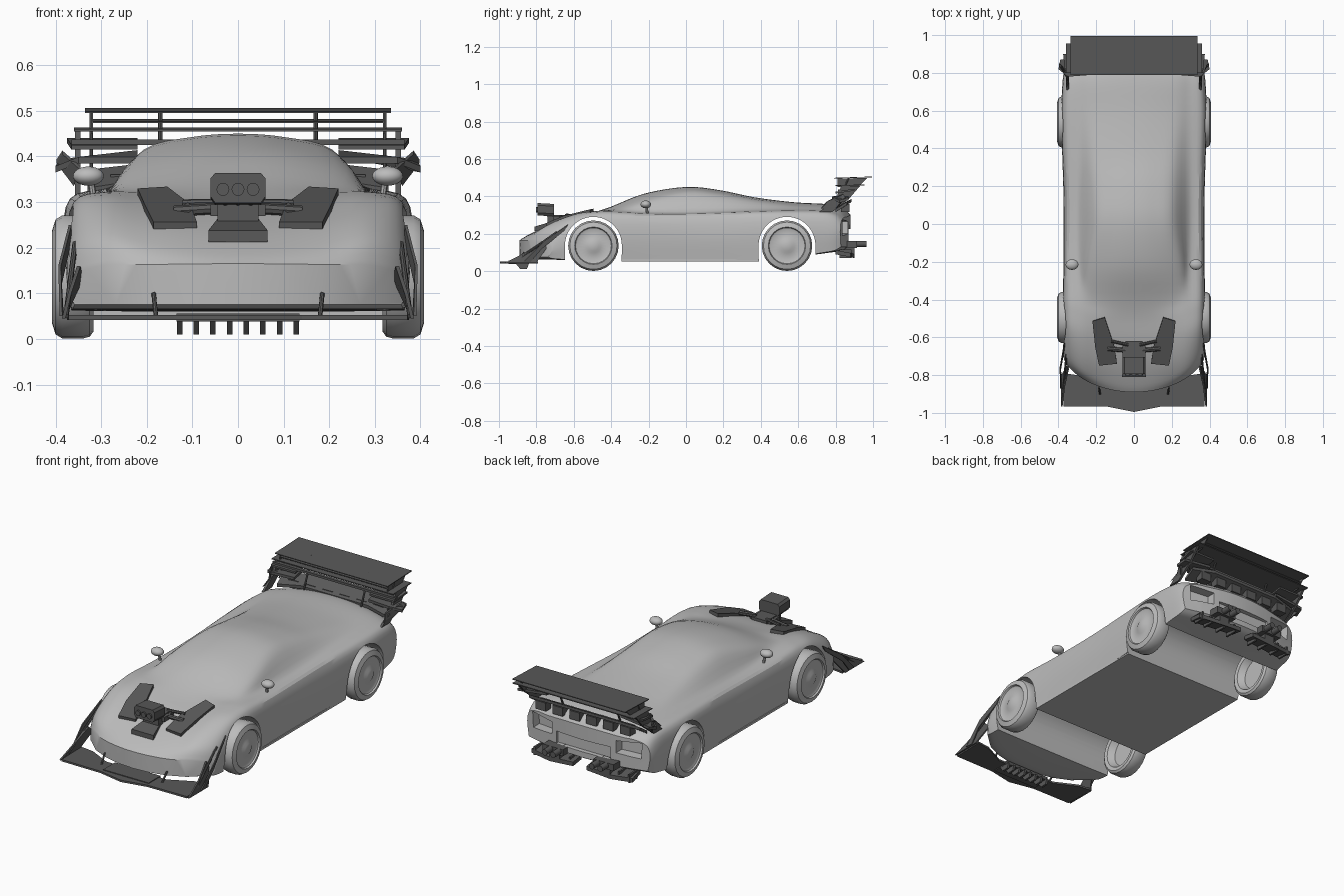
import bpy, bmesh, math
from mathutils import Vector


def material(name, v):
    m = bpy.data.materials.new(name)
    m.diffuse_color = (v, v, v, 1)
    return m


GREY = material("light grey paint", 0.5)
DARK = material("dark carbon", 0.1)


def mesh_obj(name, verts, faces, mat, smooth=None):
    bm = bmesh.new()
    vs = [bm.verts.new(v) for v in verts]
    for f in faces:
        bm.faces.new([vs[i] for i in f])
    bmesh.ops.remove_doubles(bm, verts=bm.verts, dist=1e-5)
    bmesh.ops.triangulate(bm, faces=[f for f in bm.faces if len(f.verts) > 30])
    bmesh.ops.recalc_face_normals(bm, faces=bm.faces)
    me = bpy.data.meshes.new(name)
    bm.to_mesh(me)
    bm.free()
    me.materials.append(mat)
    ob = bpy.data.objects.new(name, me)
    bpy.context.collection.objects.link(ob)
    if smooth:
        smooth_obj(ob, smooth)
    return ob


def smooth_obj(ob, angle):
    bpy.ops.object.select_all(action='DESELECT')
    ob.select_set(True)
    bpy.context.view_layer.objects.active = ob
    bpy.ops.object.shade_smooth_by_angle(angle=math.radians(angle))


def slab(name, pts, off, mat=DARK):
    """Polygon in space, thickened by an offset vector."""
    n = len(pts)
    verts = [Vector(p) for p in pts] + [Vector(p) + Vector(off) for p in pts]
    sides = [(i, (i + 1) % n, (i + 1) % n + n, i + n) for i in range(n)]
    return mesh_obj(name, verts, [tuple(range(n)), tuple(range(n, 2 * n))] + sides, mat)


def box(name, x0, x1, y0, y1, z0, z1, mat=DARK):
    return slab(name, [(x0, y0, z0), (x1, y0, z0), (x1, y1, z0), (x0, y1, z0)], (0, 0, z1 - z0), mat)


def loft(name, rings, mat, smooth=None, caps=True):
    n = len(rings[0])
    faces = [(k * n + i, k * n + (i + 1) % n, (k + 1) * n + (i + 1) % n, (k + 1) * n + i)
             for k in range(len(rings) - 1) for i in range(n)]
    if caps:
        faces += [tuple(range(n)), tuple(range((len(rings) - 1) * n, len(rings) * n))]
    return mesh_obj(name, [p for r in rings for p in r], faces, mat, smooth)


def rod(name, path, r, mat=DARK, sides=8):
    for a, b in zip(path, path[1:]):
        a, b = Vector(a), Vector(b)
        q = (b - a).to_track_quat('Z', 'Y')
        ring = [q @ Vector((r * math.cos(t), r * math.sin(t), 0))
                for t in (2 * math.pi * i / sides for i in range(sides))]
        loft(name, [[a + v for v in ring], [b + v for v in ring]], mat, 40)


def spline(pts, n):
    """Catmull-Rom through points of any dimension."""
    p = [pts[0]] + list(pts) + [pts[-1]]
    out = []
    for a, b, c, d in zip(p, p[1:], p[2:], p[3:]):
        for k in range(n):
            t = k / n
            out.append(tuple(0.5 * (2 * bb + (cc - aa) * t + (2 * aa - 5 * bb + 4 * cc - dd) * t * t
                             + (3 * bb - aa - 3 * cc + dd) * t ** 3)
                             for aa, bb, cc, dd in zip(a, b, c, d)))
    return out + [tuple(pts[-1])]


# Body stations: y, floor z, widest x, widest z, shoulder x, z, cabin edge x, z, top z
STATIONS = [
    (-.89, .075, .370, .105, .362, .140, .20, .163, .165),
    (-.85, .066, .375, .130, .362, .195, .20, .200, .190),
    (-.75, .062, .378, .160, .360, .245, .20, .252, .238),
    (-.62, .060, .380, .180, .360, .285, .20, .295, .285),
    (-.50, .060, .380, .190, .360, .298, .20, .318, .313),
    (-.40, .060, .378, .190, .360, .300, .22, .330, .345),
    (-.22, .060, .373, .190, .358, .295, .238, .373, .415),
    (.00, .060, .372, .190, .355, .296, .207, .415, .450),
    (.18, .060, .374, .190, .356, .300, .205, .402, .433),
    (.37, .060, .380, .200, .362, .305, .21, .375, .394),
    (.58, .075, .386, .210, .368, .308, .22, .352, .368),
    (.76, .098, .380, .210, .362, .305, .22, .345, .358),
    (.84, .110, .374, .210, .355, .290, .22, .325, .338),
    (.88, .130, .365, .210, .348, .265, .22, .290, .300)]


def section(s):
    y, zb, w, zw, xs, zs, xc, zc, zt = s
    half = [(w - .012, zb), (w, zw), (xs, zs), (.29, zs + .022), (xc, zc),
            (xc * .5, zc + .78 * (zt - zc))]
    prof = spline(half + [(0, zt)] + [(-x, z) for x, z in reversed(half)], 4)
    prof += [((w - .012) * k / 4, zb) for k in (-3, -2, -1, 0, 1, 2, 3)]
    nose = min(1, max(0, (-.35 - y) / .54))
    tail = min(1, max(0, (y - .6) / .28))
    return [(x, y + .25 * (1 - math.sqrt(1 - min(1, abs(x) / .39) ** 2)) * nose
             - .06 * (x / .38) ** 2 * tail, z) for x, z in prof]


body = loft("body_shell", [section(s) for s in spline(STATIONS, 4)], GREY)

# Wheel tunnels and rear recesses cut from the body
cutters = []
for yc in (-.495, .54):
    arch = [(-.6, yc + .152 * math.cos(t), .138 + .152 * math.sin(t))
            for t in (math.pi * i / 24 for i in range(25))]
    arch = [(-.6, yc + .15, -.05)] + arch + [(-.6, yc - .15, -.05)]
    cutters.append(slab("wheel_well_cutter", arch, (1.2, 0, 0), GREY))
cutters.append(box("plate_recess_cutter", -.16, .16, .855, 1, .16, .225, GREY))
for s in (1, -1):
    cutters.append(slab("tail_recess_cutter", [(s * .19, .815, .20), (s * .32, .785, .19),
                   (s * .325, .785, .275), (s * .19, .815, .265)], (0, .3, 0), GREY))
for c in cutters:
    c.hide_render = True
    mod = body.modifiers.new("cut", 'BOOLEAN')
    mod.operation, mod.solver, mod.object = 'DIFFERENCE', 'EXACT', c
    bpy.context.view_layer.objects.active = body
    bpy.ops.object.modifier_apply(modifier=mod.name)
    bpy.data.objects.remove(c)
smooth_obj(body, 28)

box("floor_pan", -.365, .365, -.345, .39, .052, .064, GREY)

# Wheels: tyre, rim and hub turned around x
WHEEL = [(0, .36), (.08, .355), (.10, .32), (.12, .317), (.131, .325), (.135, .34), (.135, .385),
         (.126, .40), (.10, .408), (.096, .400), (.088, .396), (.04, .400), (.028, .407), (0, .409)]
for s in (1, -1):
    for label, yc in (("front_wheel", -.495), ("rear_wheel", .54)):
        rings = [[(s * x, yc + r * math.cos(t), .136 + r * math.sin(t))
                  for t in (2 * math.pi * i / 24 for i in range(24))] for r, x in WHEEL[1:-1]]
        loft(label, rings, GREY, 35)

    # Door mirrors
    bpy.ops.mesh.primitive_uv_sphere_add(segments=20, ring_count=12, location=(s * .328, -.215, .357))
    mir = bpy.context.object
    mir.name = "mirror"
    mir.scale = (.034, .028, .021)
    mir.data.materials.append(GREY)
    smooth_obj(mir, 40)
    rod("mirror_stalk", [(s * .315, -.205, .30), (s * .322, -.212, .345)], .007, GREY)

# Front splitter with underside fins
slab("splitter", [(-.372, -.965, .042), (-.14, -.967, .042), (0, -.995, .042), (.14, -.967, .042),
     (.372, -.965, .042), (.375, -.79, .042), (.30, -.80, .042), (.18, -.86, .042),
     (-.18, -.86, .042), (-.30, -.80, .042), (-.375, -.79, .042)], (0, 0, .01))
box("splitter_centre", -.135, .135, -.95, -.85, .038, .056)
for i in range(8):
    x = -.128 + i * .0365
    slab("splitter_fin", [(x - .006, -.91, .04), (x - .006, -.84, .04), (x - .006, -.85, .012),
         (x - .006, -.885, .010)], (.012, 0, 0))

for s in (1, -1):
    # Splitter end plates, struts and canards
    slab("splitter_end_plate", [(s * .378, -.965, .045), (s * .378, -.80, .045), (s * .340, -.74, .13),
         (s * .345, -.77, .16), (s * .365, -.86, .10)], (s * .008, 0, 0))
    slab("canard", [(s * .385, -.87, .05), (s * .388, -.76, .16), (s * .365, -.63, .25),
         (s * .365, -.65, .215), (s * .386, -.77, .12), (s * .382, -.83, .05)], (s * .006, 0, 0))
    rod("splitter_strut", [(s * .377, -.91, .05), (s * .357, -.69, .21)], .006)
    rod("nose_rod", [(s * .18, -.90, .05), (s * .185, -.865, .10)], .005)

    # Hood vents beside the engine
    slab("hood_vent", [(s * .22, -.51, .296), (s * .155, -.49, .30), (s * .105, -.64, .262),
         (s * .09, -.735, .222), (s * .185, -.745, .222), (s * .205, -.65, .262)], (0, -.005, .034))
    rod("intake_pipe", [(s * .03, -.67, .287), (s * .14, -.66, .280)], .012)
    rod("coolant_pipe", [(s * .03, -.64, .30), (s * .12, -.62, .298)], .008)

    # Wing brackets, hooks and uprights
    slab("wing_bracket", [(s * .345, .71, .315), (s * .345, .78, .315), (s * .345, .87, .385),
         (s * .345, .93, .455), (s * .345, .83, .455), (s * .345, .80, .385)], (s * .012, 0, 0))
    slab("wing_hook", [(s * .36, .72, .335), (s * .36, .80, .335), (s * .398, .84, .385),
         (s * .385, .83, .405), (s * .345, .75, .37)], (0, .012, .008))
    slab("lower_winglet", [(s * .22, .79, .385), (s * .35, .78, .385), (s * .40, .82, .365),
         (s * .39, .87, .38), (s * .22, .87, .40)], (0, 0, .014))
    slab("upper_winglet", [(s * .22, .80, .415), (s * .365, .80, .415), (s * .375, .90, .43),
         (s * .22, .90, .43)], (0, 0, .010))
    rod("outer_upright", [(s * .322, .81, .36), (s * .322, .87, .50)], .004)
    rod("inner_upright", [(s * .17, .80, .34), (s * .17, .87, .50)], .005)
    slab("wing_end_rib", [(s * .318, .81, .45), (s * .318, .92, .45), (s * .318, .97, .498),
         (s * .318, .81, .495)], (s * .004, 0, 0))

    # Exhaust and diffuser clusters
    slab("diffuser_plate", [(s * .04, .83, .09), (s * .29, .80, .09), (s * .30, .88, .075),
         (s * .18, .90, .07), (s * .04, .90, .08)], (0, 0, .022))
    box("exhaust_box", s * .09, s * .21, .83, .915, .125, .16)
    box("exhaust_bracket", s * .12, s * .18, .83, .90, .09, .13)
    for x in (.115, .165):
        rod("exhaust_pipe", [(s * x, .85, .145), (s * x, .965, .145)], .016, sides=12)
    for x in (.07, .14, .22, .28):
        box("diffuser_fin", s * x - .005, s * x + .005, .82, .885, .07, .115)

# Rear wing planes
slab("wing_top", [(-.335, .79, .495), (.335, .79, .495), (.335, .995, .502), (-.335, .995, .502)],
     (0, 0, .004))
slab("wing_middle", [(-.32, .81, .473), (.32, .81, .473), (.32, .95, .478), (-.32, .95, .478)],
     (0, 0, .004))
slab("wing_lower", [(-.36, .80, .455), (.36, .80, .455), (.36, .955, .458), (-.36, .955, .458)],
     (0, 0, .005))
box("wing_front_bar", -.365, .365, .812, .83, .425, .437)
slab("deck_lip", [(-.33, .80, .315), (-.2, .815, .335), (.2, .815, .335), (.33, .80, .315),
     (.33, .86, .355), (.2, .885, .37), (-.2, .885, .37), (-.33, .86, .355)], (0, 0, .016))
for i in range(6):
    x = -.25 + i * .1
    box("deck_lip_tab", x - .03, x + .03, .83, .875, .315, .36)

# Exposed engine: scoop, block, intake and its three throats
slab("engine_scoop", [(-.04, -.70, .245), (.04, -.70, .245), (.065, -.81, .213), (-.065, -.81, .213)],
     (0, 0, .025))
box("engine_block", -.045, .045, -.74, -.62, .235, .30)
box("engine_head", -.06, .06, -.71, -.63, .27, .295)
slab("intake_box", [(-.06, -.795, .312), (-.05, -.795, .298), (.05, -.795, .298), (.06, -.795, .312),
     (.06, -.795, .352), (.05, -.795, .364), (-.05, -.795, .364), (-.06, -.795, .352)], (0, .09, -.005))
for x in (-.033, 0, .033):
    rod("intake_throat", [(x, -.79, .328), (x, -.803, .328)], .014, sides=16)
    rod("intake_runner", [(x * .8, -.75, .31), (x, -.68, .26)], .009)
